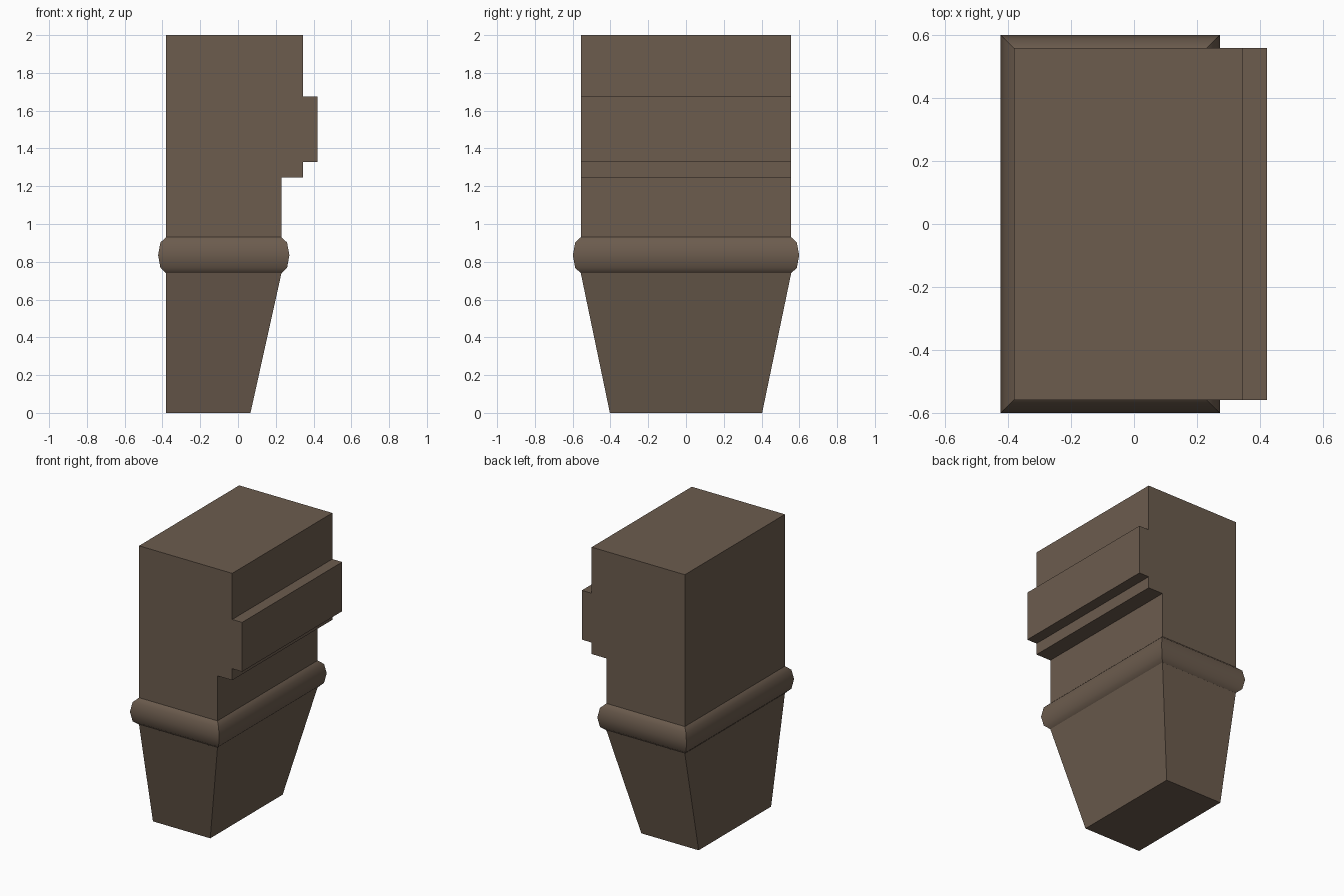
import bpy, bmesh, math

if "Cube" in bpy.data.objects:
    bpy.data.objects.remove(bpy.data.objects["Cube"])

stone = bpy.data.materials.new("brown_stone")
stone.diffuse_color = (0.15, 0.107, 0.076, 1)
stone.use_nodes = True
stone.node_tree.nodes["Principled BSDF"].inputs["Base Color"].default_value = stone.diffuse_color

X0, X1, Y = -0.381, 0.23, 0.557      # footprint of the shaft
Z_FOOT, Z_RING = 0.74, 0.93          # heights where the parts join


def finish(name, bm):
    bmesh.ops.recalc_face_normals(bm, faces=bm.faces)
    mesh = bpy.data.meshes.new(name)
    bm.to_mesh(mesh)
    bm.free()
    mesh.materials.append(stone)
    ob = bpy.data.objects.new(name, mesh)
    bpy.context.collection.objects.link(ob)
    return ob


def loft(name, sections, cap_bottom=False):
    """Skin rectangular sections given as (x0, x1, half_y, z)."""
    bm = bmesh.new()
    loops = [[bm.verts.new(p) for p in
              ((a, -h, z), (b, -h, z), (b, h, z), (a, h, z))]
             for a, b, h, z in sections]
    for low, high in zip(loops, loops[1:]):
        for i in range(4):
            j = (i + 1) % 4
            bm.faces.new((low[i], low[j], high[j], high[i]))
    if cap_bottom:
        bm.faces.new(loops[0][::-1])
    return finish(name, bm)


# Upper block: stepped side profile extruded along y
profile = [(X0, Z_RING), (X1, Z_RING), (X1, 1.247), (0.345, 1.247),
           (0.345, 1.328), (0.422, 1.328), (0.422, 1.675),
           (0.345, 1.675), (0.345, 2), (X0, 2)]
bm = bmesh.new()
face = bm.faces.new([bm.verts.new((x, -Y, z)) for x, z in profile])
ext = bmesh.ops.extrude_face_region(bm, geom=[face])["geom"]
bmesh.ops.translate(bm, vec=(0, 2 * Y, 0),
                    verts=[v for v in ext if isinstance(v, bmesh.types.BMVert)])
finish("upper_block", bm)

# Rounded moulding: half-ellipse swept around the shaft with mitred corners
mid, half, bulge = (Z_FOOT + Z_RING) / 2, (Z_RING - Z_FOOT) / 2, 0.042
rings = []
for i in range(5):
    a = -math.pi / 2 + i * math.pi / 4
    d = bulge * math.cos(a)
    rings.append((X0 - d, X1 + d, Y + d, mid + half * math.sin(a)))
moulding = loft("rounded_moulding", rings)
bpy.context.view_layer.objects.active = moulding
moulding.select_set(True)
bpy.ops.object.shade_smooth_by_angle(angle=math.radians(45))

# Tapered foot, flat at the back
loft("tapered_foot", [(X0, 0.066, 0.403, 0), (X0, X1, Y, Z_FOOT)], cap_bottom=True)
